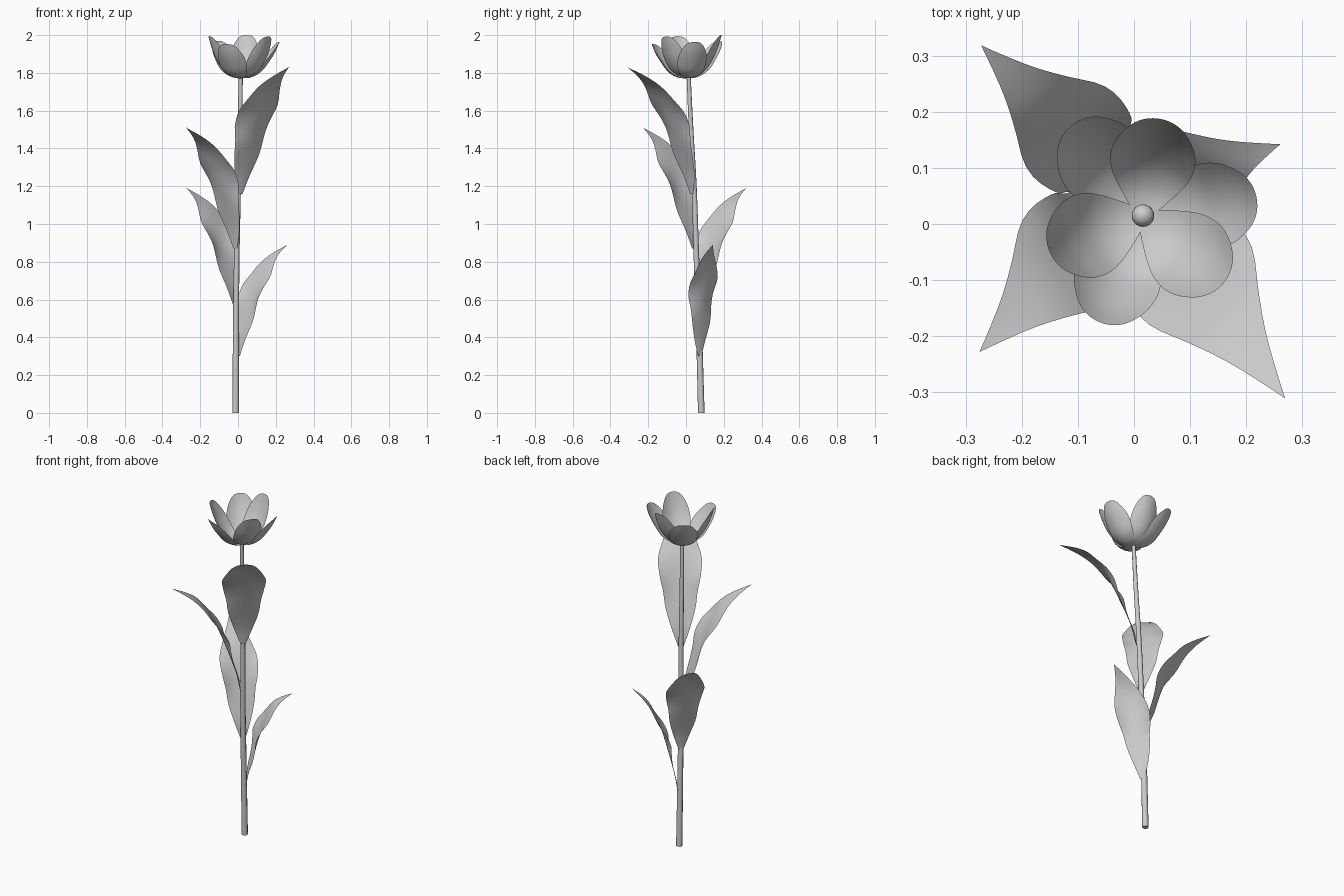
import bpy, math
from mathutils import Vector

if "Cube" in bpy.data.objects:
    bpy.data.objects.remove(bpy.data.objects["Cube"])


def spline(pts, t):
    """Catmull-Rom through the points, t in 0..1."""
    n = len(pts) - 1
    i = min(int(t * n), n - 1)
    u = t * n - i
    p = [Vector(pts[max(0, min(n, k))]) for k in (i - 1, i, i + 1, i + 2)]
    return 0.5 * (2 * p[1] + (p[2] - p[0]) * u
                  + (2 * p[0] - 5 * p[1] + 4 * p[2] - p[3]) * u * u
                  + (3 * p[1] - p[0] - 3 * p[2] + p[3]) * u ** 3)


def heading(degrees):
    a = math.radians(degrees)
    return Vector((math.cos(a), math.sin(a), 0))


def blade(name, base, azimuth, profile, width, cup, dish=0.0, wave=0.0, tilt=0.0, turn=0.0,
          rows=28, cols=12):
    """Curved sheet along a profile of (outward, up, relative width)."""
    out, face = heading(azimuth), heading(azimuth + turn)
    side, up = heading(azimuth + turn + 90), Vector((0, 0, 1))
    verts, faces = [], []
    for i in range(rows + 1):
        t = i / rows
        r, z, w = spline(profile, t)
        w = max(w, 0.004)
        d = spline(profile, min(1, t + 0.01)) - spline(profile, max(0, t - 0.01))
        normal = (up * d[0] - face * d[1]).normalized()
        bend = cup + dish * (1 - t) + wave * math.sin(4 * math.pi * t + 0.62 * math.pi)
        for j in range(cols + 1):
            v = 2 * j / cols - 1
            p = out * r + up * z + side * (v * w * width / 2) + normal * (v * v * w * w * bend)
            p.z += tilt * p.y
            verts.append(Vector(base) + p)
    c = cols + 1
    for i in range(rows):
        for j in range(cols):
            k = i * c + j
            faces.append((k, k + 1, k + c + 1, k + c))
    mesh = bpy.data.meshes.new(name)
    mesh.from_pydata(verts, [], faces)
    mesh.shade_smooth()
    ob = bpy.data.objects.new(name, mesh)
    bpy.context.collection.objects.link(ob)
    return ob


# Stem: gently leaning, tapering tube
stem_pts = [(-.012, .081, 0), (-.011, .07, .4), (-.007, .056, .8),
            (.002, .043, 1.2), (.009, .027, 1.5), (.015, .014, 1.785)]
curve = bpy.data.curves.new("stem", 'CURVE')
curve.dimensions = '3D'
curve.bevel_depth = 0.0175
curve.bevel_resolution = 2
curve.use_fill_caps = True
sp = curve.splines.new('POLY')
N = 20
sp.points.add(N)
for i in range(N + 1):
    sp.points[i].co = (*spline(stem_pts, i / N), 1)
    sp.points[i].radius = 1 - 0.38 * i / N
stem = bpy.data.objects.new("stem", curve)
bpy.context.collection.objects.link(stem)
bpy.context.view_layer.objects.active = stem
stem.select_set(True)
bpy.ops.object.convert(target='MESH')
bpy.ops.object.shade_smooth_by_angle(angle=math.radians(50))

# Leaves: same wavy outline, growing larger up the stem
shape = [(.04, 0, .12), (.09, .15, .42), (.17, .3, .67), (.25, .43, .78), (.32, .54, .92),
         (.42, .68, .98), (.57, .82, .68), (.77, .92, .32), (1, 1, 0)]
leaves = [((-.008, .070, .30), 15, .278, .59, .185, 26),
          ((-.007, .062, .57), 136, .368, .62, .21, 0),
          ((-.004, .053, .87), 226, .39, .64, .225, 0),
          ((.002, .044, 1.16), 307, .443, .67, .24, 0)]
for n, (base, az, reach, height, width, turn) in enumerate(leaves, 1):
    prof = [(r * reach, z * height, w) for r, z, w in shape]
    blade(f"leaf_{n}", base, az, prof, width, 0, dish=.03, wave=.016, turn=turn)


# Petals: three inner and three outer, rounded outline
def petal_profile(path, scale=1.0):
    pts = []
    for i in range(25):
        s = math.sin(math.pi / 2 * i / 24)      # denser towards the tip
        r, z, _ = spline([(a, b, 0) for a, b in path], s)
        if s > 0.58:
            w = math.sqrt(max(0, 1 - ((s - 0.58) / 0.42) ** 2))
        else:
            w = max(0.1, math.sin(math.pi / 2 * s / 0.58) ** 0.68)
        pts.append((r * scale, z, w))
    return pts


inner = [(0, 0), (.045, .006), (.09, .036), (.13, .095), (.156, .158), (.175, .22)]
outer = [(0, 0), (.052, .004), (.105, .032), (.147, .083), (.18, .135), (.205, .19)]
for k, scale in enumerate((1.0, 1.02, 1.07)):
    blade(f"inner_petal_{k + 1}", (.016, .015, 1.776), 80 + 120 * k,
          petal_profile(inner, scale), .152, .028, tilt=.03)
    blade(f"outer_petal_{k + 1}", (.016, .015, 1.772), 8 + 120 * k,
          petal_profile(outer), .155, .028, tilt=.05)

# Small round pistil in the flower centre
bpy.ops.mesh.primitive_uv_sphere_add(segments=20, ring_count=12, radius=0.02, location=(.016, .015, 1.79))
bpy.context.object.name = "pistil"
bpy.ops.object.shade_smooth()
